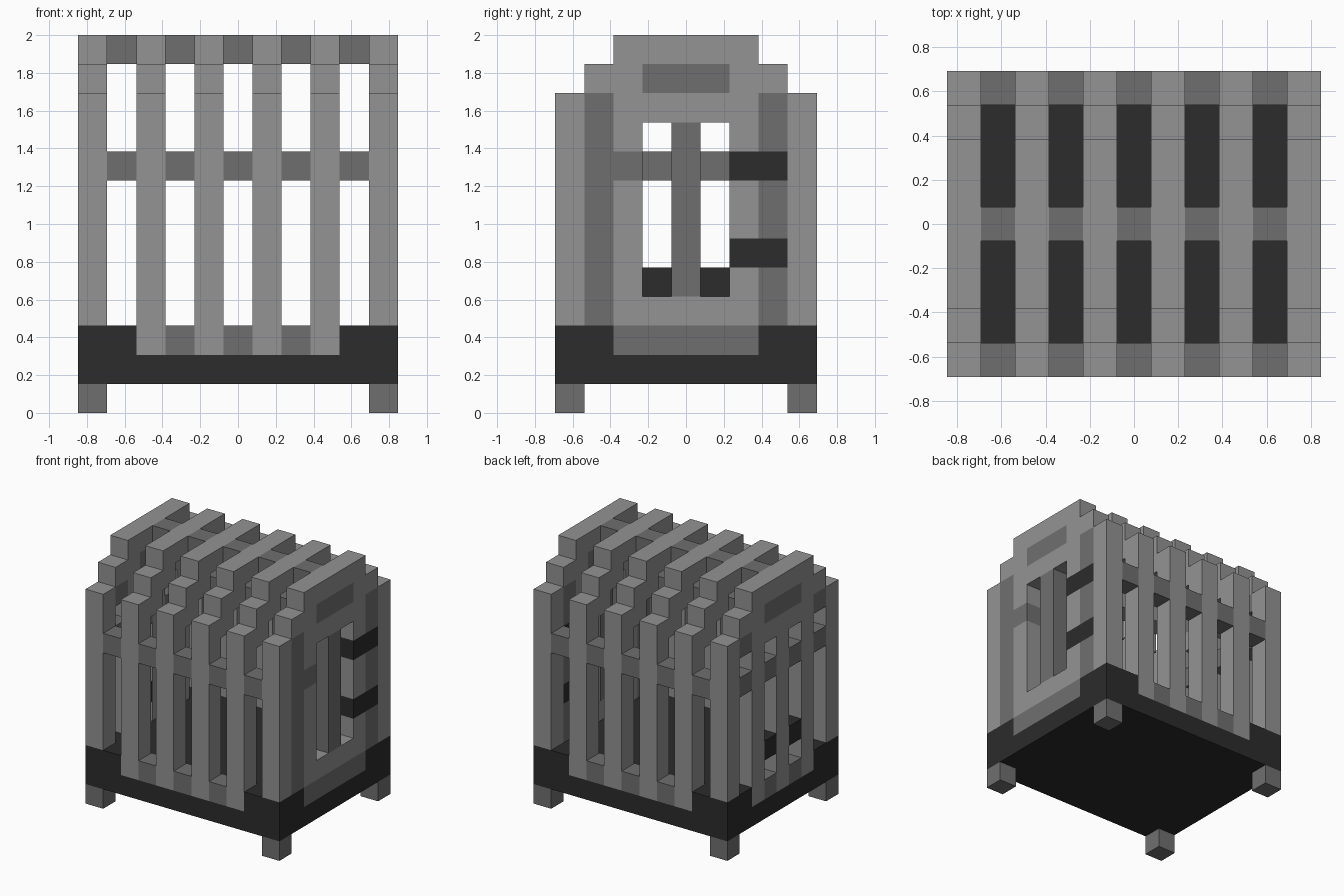
import bpy, bmesh

cube = bpy.data.objects.get("Cube")
if cube:
    bpy.data.objects.remove(cube, do_unlink=True)

U = 2 / 13  # size of one building block; the crate is 11 x 9 x 13 blocks


def material(name, v):
    m = bpy.data.materials.new(name)
    m.use_nodes = True
    m.diffuse_color = (v, v, v, 1)
    bsdf = m.node_tree.nodes["Principled BSDF"]
    bsdf.inputs["Base Color"].default_value = (v, v, v, 1)
    bsdf.inputs["Roughness"].default_value = 0.9
    return m


LIGHT = material("light grey", 0.292)
MID = material("mid grey", 0.159)
DARK = material("charcoal", 0.025)


def part(name, mat, boxes):
    """One object from boxes given as inclusive block ranges (x0, x1, y0, y1, z0, z1)."""
    bm = bmesh.new()
    for x0, x1, y0, y1, z0, z1 in boxes:
        lo = ((x0 - 5.5) * U, (y0 - 4.5) * U, z0 * U)
        hi = ((x1 - 4.5) * U, (y1 - 3.5) * U, (z1 + 1) * U)
        for v in bmesh.ops.create_cube(bm, size=1)["verts"]:
            v.co = [lo[i] if v.co[i] < 0 else hi[i] for i in range(3)]
    me = bpy.data.meshes.new(name)
    bm.to_mesh(me)
    bm.free()
    me.materials.append(mat)
    ob = bpy.data.objects.new(name, me)
    bpy.context.collection.objects.link(ob)
    return ob


def flip_y(boxes):
    """Add the copies mirrored front to back."""
    return boxes + [(a, b, 8 - d, 8 - c, e, f) for a, b, c, d, e, f in boxes]


# Feet and base tray with inset light and mid sills
part("feet", MID, flip_y([(x, x, 0, 0, 0, 0) for x in (0, 10)]))
part("base_slab", DARK, [(0, 10, 0, 8, 1, 1), (1, 9, 1, 7, 2, 2)])
part("base_corners", DARK, flip_y([(0, 1, 0, 0, 2, 2), (9, 10, 0, 0, 2, 2),
                                   (0, 0, 1, 1, 2, 2), (10, 10, 1, 1, 2, 2)]))
part("long_side_sills", MID, flip_y([(x, x, 0, 0, 2, 2) for x in (3, 5, 7)]))
part("door_sill", MID, [(10, 10, 2, 6, 2, 2)])
part("far_end_sills", MID, [(0, 0, y, y, 2, 2) for y in (3, 5)])

# Long side posts, rails and roof
part("corner_posts", LIGHT, flip_y([(x, x, 0, 0, 3, 10) for x in (0, 10)]))
for x in (2, 4, 6, 8):
    part("side_posts", LIGHT, flip_y([(x, x, 0, 0, 2, 10)]))
    part("roof_rib", LIGHT, flip_y([(x, x, 1, 1, 10, 11), (x, x, 2, 2, 11, 11)])
         + [(x, x, 2, 6, 12, 12)])
odd = range(1, 10, 2)
part("side_rails", MID, flip_y([(x, x, 0, 0, 8, 8) for x in odd]))
part("roof_ridge", MID, [(x, x, 4, 4, 12, 12) for x in odd])

# Stepped gables with a mid grey plaque on both ends
for x, name in ((0, "far_gable"), (10, "door_gable")):
    part(name, LIGHT, flip_y([(x, x, 1, 2, 11, 11)])
         + [(x, x, 2, 6, 12, 12), (x, x, 2, 6, 10, 10)])
    part(name + "_plaque", MID, [(x, x, 3, 5, 11, 11)])

# Door end: frame, window bar, latch and hinges
part("door_frame", LIGHT, [(10, 10, 2, 6, 3, 3), (10, 10, 2, 2, 4, 7),
                           (10, 10, 2, 2, 9, 9), (10, 10, 6, 6, 4, 4),
                           (10, 10, 6, 6, 6, 7), (10, 10, 6, 6, 9, 9)])
part("door_window_bar", MID, [(10, 10, 4, 4, 4, 9)])
part("door_latch", MID, [(10, 10, 2, 2, 8, 8)])
part("door_hinges", DARK, [(10, 10, 6, 7, z, z) for z in (5, 8)])
part("door_jambs", MID, [(10, 10, 1, 1, 3, 10), (10, 10, 7, 7, 3, 4),
                         (10, 10, 7, 7, 6, 7), (10, 10, 7, 7, 9, 10)])

# Far end: posts, rail and low dark blocks between the posts
part("far_end_posts", LIGHT, [(0, 0, y, y, 2, 9) for y in (2, 4, 6)])
part("far_end_rail", MID, [(0, 0, y, y, 8, 8) for y in (1, 3, 5, 7)])
part("far_end_lintels", MID, flip_y([(0, 0, 1, 1, 10, 10)]))
part("far_end_blocks", DARK, [(0, 0, y, y, 4, 4) for y in (3, 5)])
